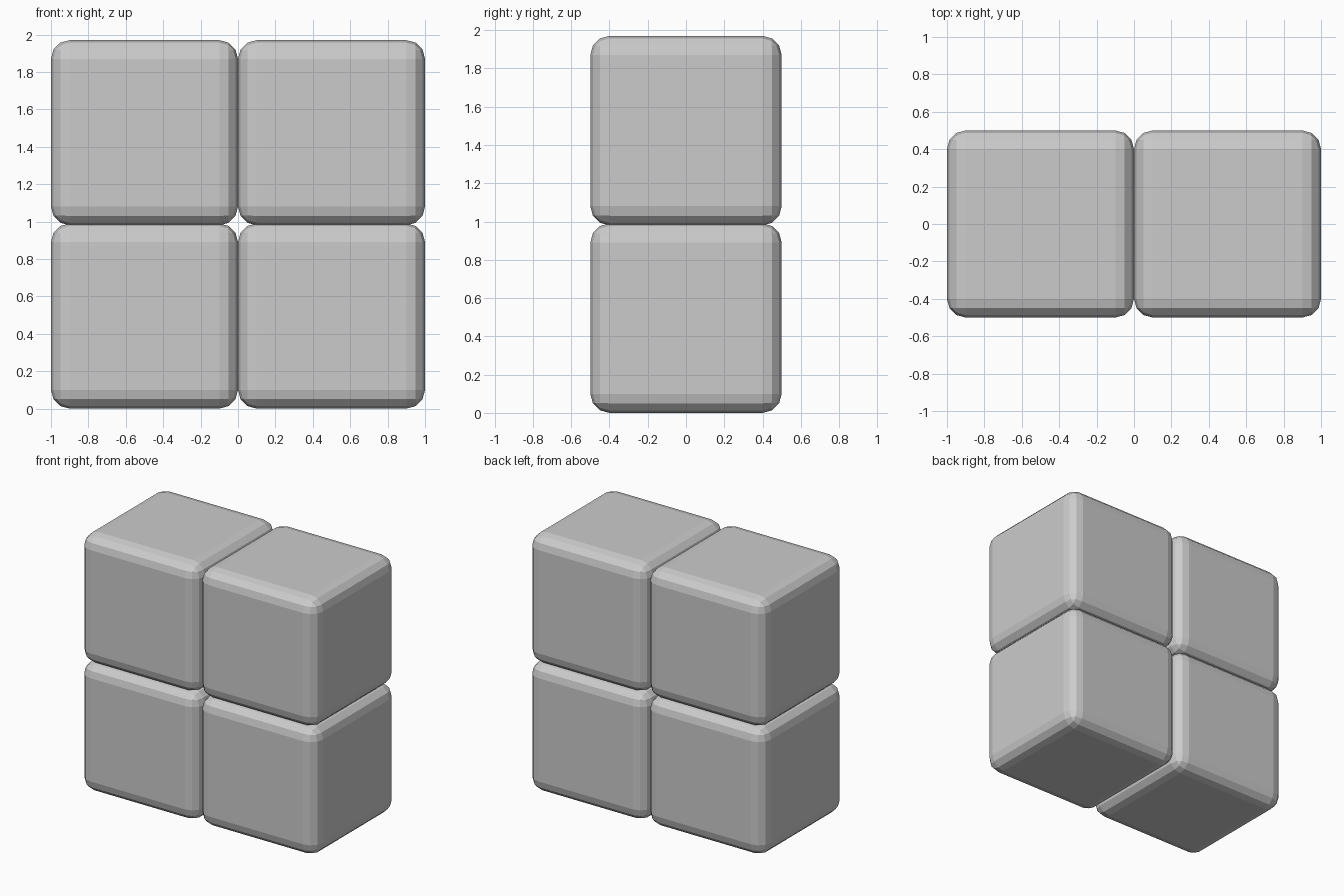
import bpy, bmesh
from mathutils import Matrix, Vector

if "Cube" in bpy.data.objects:
    bpy.data.objects.remove(bpy.data.objects["Cube"])

W, H, R = 1.0, 0.99, 0.1      # block width, height, edge radius
STEP_Z = 0.98                 # vertical spacing (blocks nest slightly)


def block(name, x, z):
    """Rounded cube with faceted three-step edges, bottom at z."""
    bm = bmesh.new()
    bmesh.ops.create_cube(bm, size=1, matrix=Matrix.Diagonal((W, W, H, 1)))
    bmesh.ops.bevel(bm, geom=bm.edges[:], offset=R, segments=3,
                    profile=0.5, affect='EDGES')
    bmesh.ops.translate(bm, verts=bm.verts, vec=Vector((x, 0, z + H / 2)))
    mesh = bpy.data.meshes.new(name)
    bm.to_mesh(mesh)
    bm.free()
    bpy.context.collection.objects.link(bpy.data.objects.new(name, mesh))


# Two by two wall of blocks
for row, z in (("lower", 0), ("upper", STEP_Z)):
    for side, x in (("left", -0.5), ("right", 0.5)):
        block(f"{row}_{side}_block", x, z)
